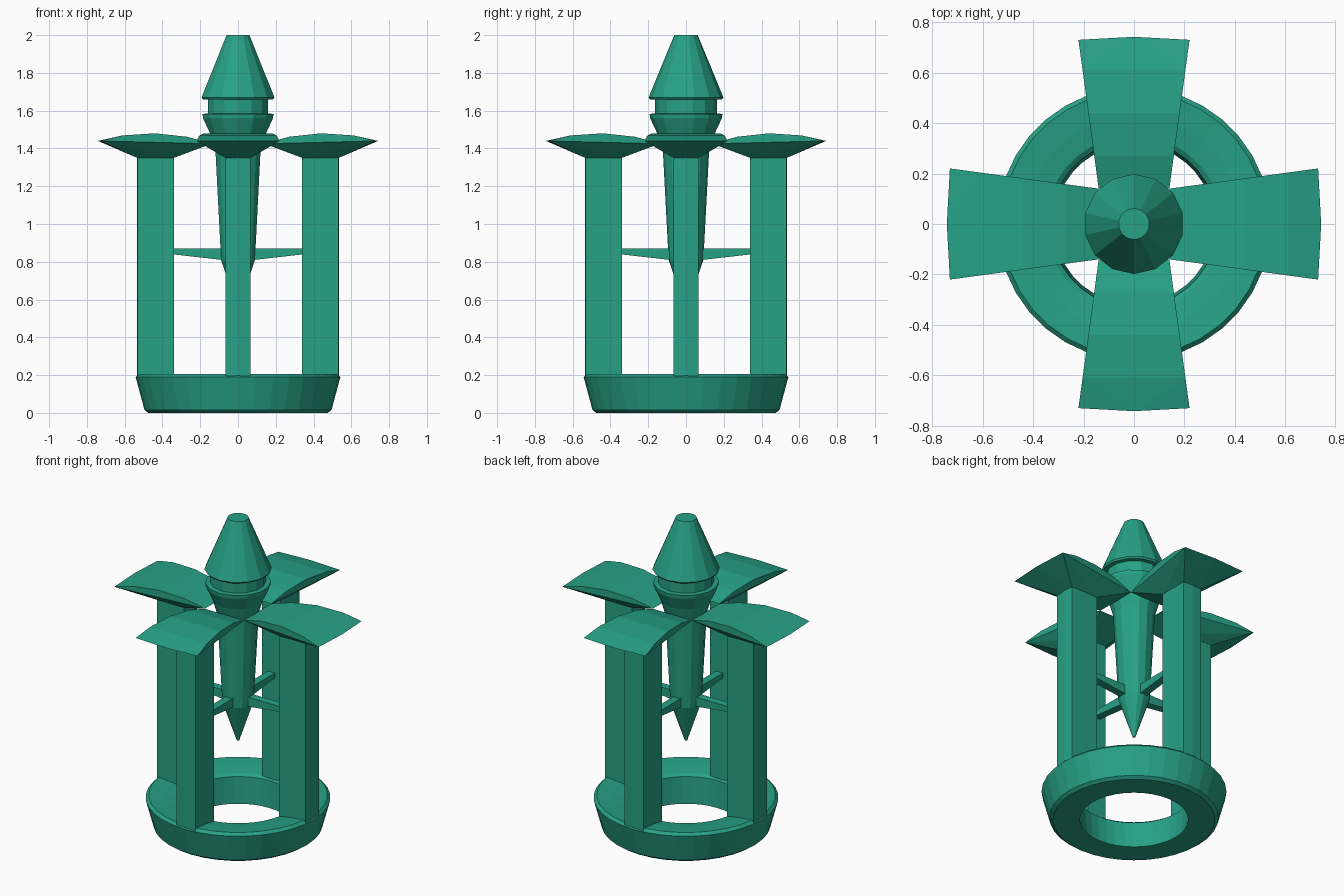
import bpy, bmesh
from math import cos, sin, pi

if "Cube" in bpy.data.objects:
    bpy.data.objects.remove(bpy.data.objects["Cube"])

teal = bpy.data.materials.new("teal")
teal.diffuse_color = (0.02, 0.36, 0.24, 1)
teal.use_nodes = True
teal.node_tree.nodes["Principled BSDF"].inputs["Base Color"].default_value = teal.diffuse_color


def finish(name, bm):
    bmesh.ops.recalc_face_normals(bm, faces=bm.faces)
    mesh = bpy.data.meshes.new(name)
    bm.to_mesh(mesh)
    bm.free()
    mesh.materials.append(teal)
    obj = bpy.data.objects.new(name, mesh)
    bpy.context.collection.objects.link(obj)
    return obj


def lathe(name, profile, sides, closed=False):
    """Spin an (r, z) profile round z; open profiles get end caps."""
    bm = bmesh.new()
    rings = [[bm.verts.new((r * sin(2 * pi * i / sides), r * cos(2 * pi * i / sides), z))
              for i in range(sides)] for r, z in profile]
    pairs = list(zip(rings, rings[1:]))
    if closed:
        pairs.append((rings[-1], rings[0]))
    else:
        bm.faces.new(rings[0])
        bm.faces.new(rings[-1])
    for a, b in pairs:
        for i in range(sides):
            j = (i + 1) % sides
            bm.faces.new((a[i], a[j], b[j], b[i]))
    return finish(name, bm)


def four_hulls(name, points):
    """Convex solid built along +x, repeated every quarter turn."""
    bm = bmesh.new()
    for p in points:
        bm.verts.new(p)
    bmesh.ops.convex_hull(bm, input=bm.verts[:])
    bmesh.ops.delete(bm, geom=[v for v in bm.verts if not v.link_faces], context='VERTS')
    bmesh.ops.dissolve_limit(bm, angle_limit=0.01, verts=bm.verts[:], edges=bm.edges[:])
    first = finish(name + "_1", bm)
    for k in range(1, 4):
        copy = bpy.data.objects.new(f"{name}_{k + 1}", first.data)
        copy.rotation_euler.z = k * pi / 2
        bpy.context.collection.objects.link(copy)


# base ring with flared outer wall and dished top
lathe("base_ring", [(0.318, 0.0), (0.475, 0.0), (0.495, 0.015), (0.542, 0.19),
                    (0.525, 0.207), (0.43, 0.198), (0.35, 0.185), (0.33, 0.17)], 36, True)

# central spindle: cone cap, neck, collar, tapered stem and pointed tip
lathe("spindle", [(0.062, 2.0), (0.198, 1.67), (0.19, 1.66), (0.163, 1.66), (0.163, 1.585),
                  (0.193, 1.583), (0.19, 1.56), (0.15, 1.475), (0.122, 1.38),
                  (0.092, 0.81), (0.008, 0.56)], 14)

# upright posts
post = [(x, y, z) for z in (0.17, 1.352)
        for x, y in ((0.34, -0.067), (0.34, 0.067), (0.531, -0.067), (0.531, 0.067), (0.535, 0))]
four_hulls("post", post)

# arched petals tapering down to the post tops
arch = [(0.14, 1.425), (0.27, 1.462), (0.44, 1.48), (0.61, 1.469), (0.73, 1.44)]
petal = [(r, s * (0.14 + 0.136 * (r - 0.14)), z) for r, z in arch for s in (-1, 1)]
petal += [(0.742, 0, 1.44)]
petal += [(x, s * 0.067, 1.35) for x in (0.34, 0.533) for s in (-1, 1)]
four_hulls("petal", petal)

# struts from spindle to posts
strut = [(x, s * 0.025, z) for x, z in ((0.06, 0.87), (0.06, 0.807), (0.35, 0.87), (0.35, 0.84))
         for s in (-1, 1)]
four_hulls("strut", strut)
